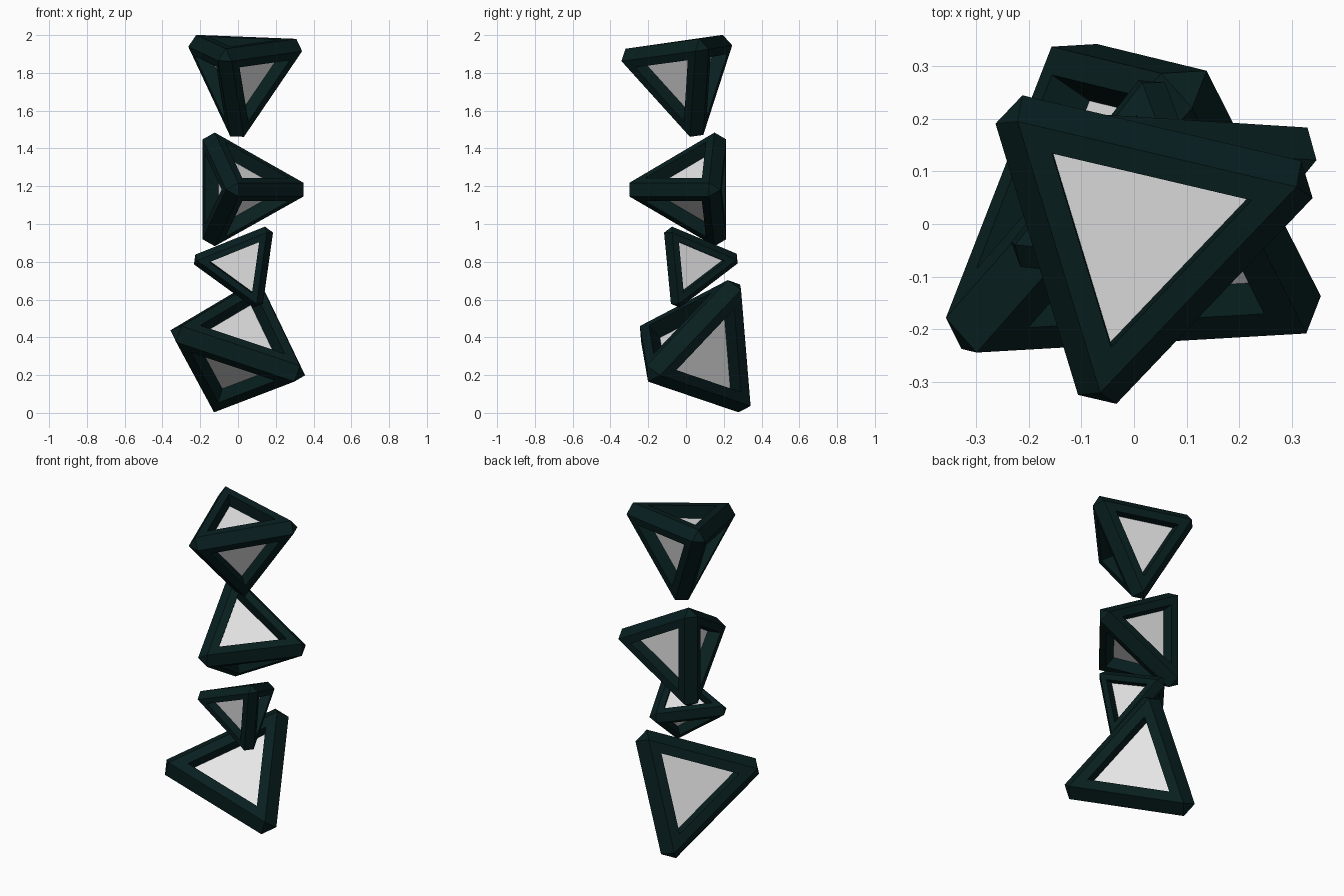
import bpy
from mathutils import Vector

if "Cube" in bpy.data.objects:
    bpy.data.objects.remove(bpy.data.objects["Cube"])


def material(name, rgb):
    m = bpy.data.materials.new(name)
    m.diffuse_color = (*rgb, 1)
    m.use_nodes = True
    m.node_tree.nodes["Principled BSDF"].inputs["Base Color"].default_value = m.diffuse_color
    return m


FRAME = material("dark teal", (0.0025, 0.0135, 0.0140))
PANEL = material("pale grey", (0.8, 0.8, 0.8))

# Proportions shared by every tetrahedron
SHARP = 1.351    # sharp solid relative to its blunted corners
FLAT = 0.708     # outer flat triangle on each side
OPENING = 0.506  # window opening
SUNK = 0.522     # panel plane, relative to the outer face


def add_mesh(name, verts, faces, mat, centre):
    me = bpy.data.meshes.new(name)
    me.from_pydata(verts, [], faces)
    me.materials.append(mat)
    me.update()
    ob = bpy.data.objects.new(name, me)
    ob.location = centre
    bpy.context.collection.objects.link(ob)


def outward(face, verts, ref=None):
    # wind the face away from the centre, or towards ref
    a, b, c = (verts[i] for i in face[:3])
    n = (b - a).cross(c - a)
    mid = sum((verts[i] for i in face), Vector()) / len(face)
    d = mid if ref is None else ref - mid
    return face if n.dot(d) > 0 else face[::-1]


def tetrahedron(label, tips):
    tips = [Vector(t) for t in tips]
    centre = sum(tips, Vector()) / 4
    V = [(t - centre) * SHARP for t in tips]
    C = [-v / 3 for v in V]              # side centres, opposite each corner
    verts, idx = [], {}
    for f in range(4):
        for v in range(4):
            if v != f:
                arm = V[v] - C[f]
                for ring, p in enumerate((C[f] + arm * FLAT,
                                          C[f] + arm * OPENING,
                                          C[f] * SUNK + arm * OPENING)):
                    idx[f, v, ring] = len(verts)
                    verts.append(p)

    faces, panel_faces = [], []
    for f in range(4):
        o = [v for v in range(4) if v != f]
        for i in range(3):
            u, v = o[i], o[(i + 1) % 3]
            # flat border and the wall of the window
            faces.append(outward([idx[f, u, 0], idx[f, v, 0],
                                  idx[f, v, 1], idx[f, u, 1]], verts))
            faces.append(outward([idx[f, u, 1], idx[f, v, 1],
                                  idx[f, v, 2], idx[f, u, 2]], verts, C[f]))
        # blunted corner opposite this side
        faces.append(outward([idx[g, f, 0] for g in o], verts))
        # sunken panel
        panel_faces.append(outward([idx[f, v, 2] for v in o], verts))
        # chamfered edges shared with the later sides
        for g in range(f + 1, 4):
            u, v = [k for k in range(4) if k not in (f, g)]
            faces.append(outward([idx[f, u, 0], idx[f, v, 0],
                                  idx[g, v, 0], idx[g, u, 0]], verts))

    add_mesh(label + "_frame", verts, faces, FRAME, centre)
    used = sorted({i for fc in panel_faces for i in fc})
    remap = {i: n for n, i in enumerate(used)}
    add_mesh(label + "_panels", [verts[i] for i in used],
             [[remap[i] for i in fc] for fc in panel_faces], PANEL, centre)


# Stack of four tumbling tetrahedra, given by their blunted corners
tetrahedron("top", [(-0.232, 0.21, 1.962), (0.322, 0.08, 1.94),
                    (-0.068, -0.329, 1.885), (0.0, 0.05, 1.466)])
tetrahedron("upper", [(-0.15, 0.173, 1.46), (-0.15, 0.173, 0.907),
                      (0.341, 0.142, 1.182), (-0.02, -0.298, 1.182)])
tetrahedron("lower", [(-0.225, -0.052, 0.81), (0.16, -0.088, 0.965),
                      (0.104, -0.05, 0.571), (0.028, 0.27, 0.815)])
tetrahedron("bottom", [(-0.328, -0.22, 0.424), (0.327, -0.182, 0.205),
                       (-0.118, 0.319, 0.035), (0.1, 0.266, 0.678)])
